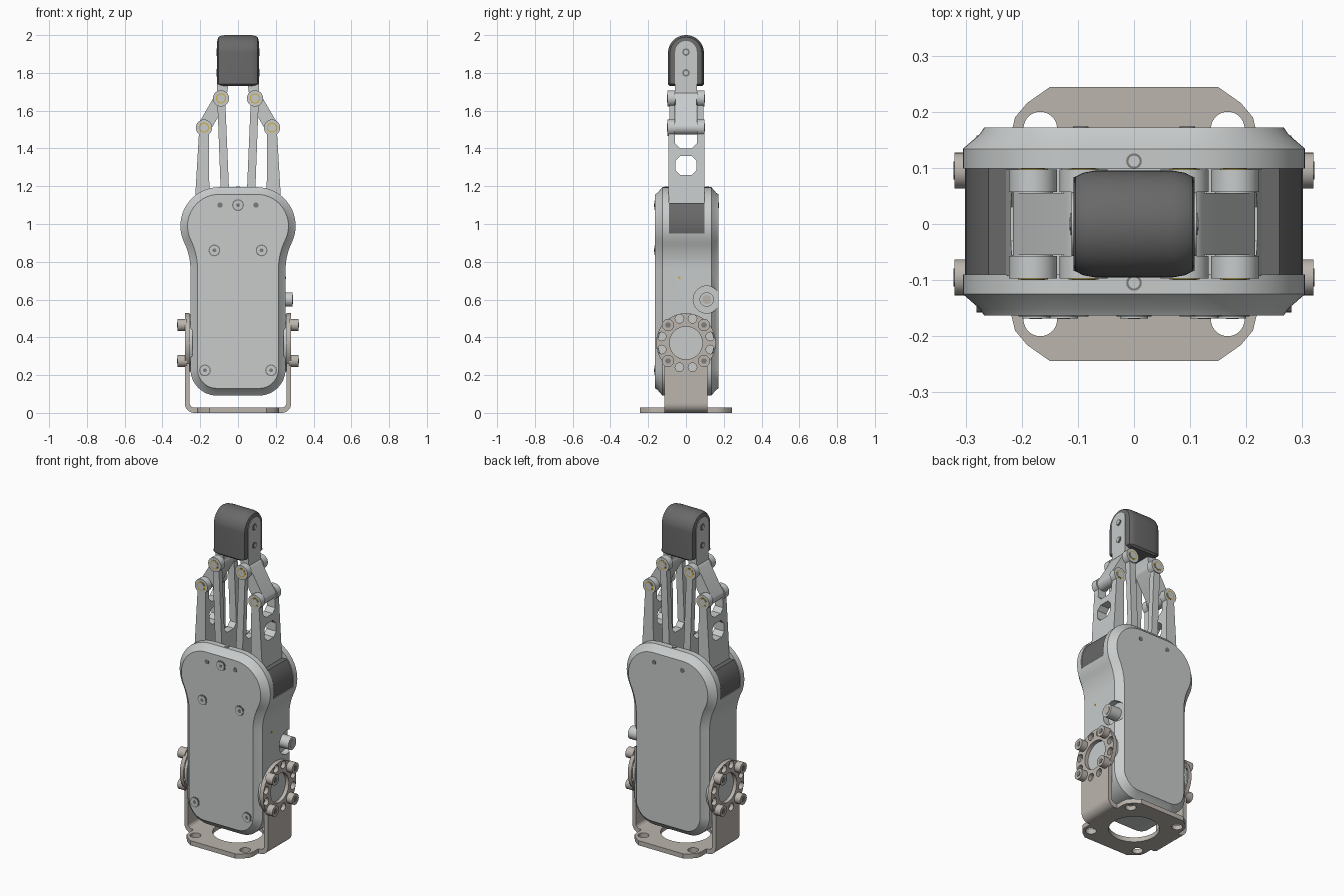
import bpy, bmesh
from math import cos, sin, pi, radians, hypot

if "Cube" in bpy.data.objects:
    bpy.data.objects.remove(bpy.data.objects["Cube"])


def material(name, r, g, b):
    m = bpy.data.materials.new(name)
    m.use_nodes = True
    m.diffuse_color = (r, g, b, 1)
    m.node_tree.nodes["Principled BSDF"].inputs["Base Color"].default_value = (r, g, b, 1)
    return m


GREY = material("light grey", 0.58, 0.6, 0.6)
DARK = material("dark grey", 0.14, 0.14, 0.14)
WARM = material("warm metal", 0.5, 0.46, 0.42)
HOLE = material("shadow grey", 0.2, 0.2, 0.2)
BRASS = material("brass yellow", 0.62, 0.43, 0.05)
parts = []

# Map a 2D outline point plus a depth to 3D, by extrusion axis
AXES = {"x": lambda u, v, d: (d, u, v),
        "y": lambda u, v, d: (u, d, v),
        "z": lambda u, v, d: (u, v, d)}


def loft(name, layers, axis, mat):
    """Skin a stack of (outline, depth) layers and cap both ends."""
    bm = bmesh.new()
    rings = [[bm.verts.new(AXES[axis](u, v, d)) for u, v in pts] for pts, d in layers]
    n = len(rings[0])
    for a, b in zip(rings, rings[1:]):
        for i in range(n):
            bm.faces.new((a[i], a[(i + 1) % n], b[(i + 1) % n], b[i]))
    bm.faces.new(rings[0])
    bm.faces.new(rings[-1])
    bmesh.ops.recalc_face_normals(bm, faces=bm.faces)
    mesh = bpy.data.meshes.new(name)
    bm.to_mesh(mesh)
    bm.free()
    mesh.materials.append(mat)
    ob = bpy.data.objects.new(name, mesh)
    bpy.context.collection.objects.link(ob)
    parts.append(ob)
    return ob


def prism(name, pts, axis, a, b, mat):
    return loft(name, [(pts, a), (pts, b)], axis, mat)


def arc(cx, cy, r, a0, a1, n=12):
    angles = [radians(a0 + (a1 - a0) * i / n) for i in range(n + 1)]
    return [(cx + r * cos(t), cy + r * sin(t)) for t in angles]


def disc(name, u, v, r, axis, a, b, mat, n=28):
    return prism(name, arc(u, v, r, 0, 360, n)[:-1], axis, a, b, mat)


def box(name, u0, u1, v0, v1, axis, a, b, mat, c=0.0):
    pts = [(u0 + c, v0), (u1 - c, v0), (u1, v0 + c), (u1, v1 - c),
           (u1 - c, v1), (u0 + c, v1), (u0, v1 - c), (u0, v0 + c)]
    if not c:
        pts = pts[::2]
        pts = [(u0, v0), (u1, v0), (u1, v1), (u0, v1)]
    return prism(name, pts, axis, a, b, mat)


def cut(ob, cutters, keep=False):
    for c in cutters:
        m = ob.modifiers.new("cut", "BOOLEAN")
        m.operation, m.solver, m.object = "DIFFERENCE", "EXACT", c
        bpy.context.view_layer.objects.active = ob
        bpy.ops.object.modifier_apply(modifier=m.name)
        if not keep:
            parts.remove(c)
            bpy.data.objects.remove(c)


def inset(pts, d):
    """Offset a clockwise outline inwards by d."""
    out = []
    for i, (x, y) in enumerate(pts):
        (px, py), (qx, qy) = pts[i - 1], pts[(i + 1) % len(pts)]
        tx, ty = qx - px, qy - py
        k = hypot(tx, ty)
        out.append((x + d * ty / k, y - d * tx / k))
    return out


def mirror_x(pts):
    return [(-x, y) for x, y in pts]


# Body: two chamfered shells around a middle that is open at the head
half = (arc(0.1, 0.99, 0.205, 90, -25.9, 18) + arc(0.573, 0.76, 0.321, 154.1, 180, 8)[1:]
        + arc(0.112, 0.232, 0.14, 0, -90))
outline = half + mirror_x(half)[::-1]
rim = [(0.038, 0), (0.03, 0.012), (0, 0.038), (0, 0.073)]
front_shell = loft("front_shell", [(inset(outline, i), -0.163 + d) for i, d in rim], "y", GREY)
back_shell = loft("back_shell", [(inset(outline, i), 0.172 - d) for i, d in rim], "y", GREY)
low = [(0.301, 0.95)] + [p for p in half if p[1] < 0.95]
middle = prism("middle_body", low + mirror_x(low)[::-1], "y", -0.09, 0.1, GREY)
box("head_core", -0.13, 0.13, 0.94, 1.09, "y", -0.09, 0.1, GREY)

# Cable socket on the left side
notch = disc("notch", 0.11, 0.6, 0.072, "x", 0.215, 0.3, GREY)
cut(middle, [notch], keep=True)
cut(back_shell, [notch])
disc("cable_plug", 0.11, 0.6, 0.038, "x", 0.2, 0.288, GREY)
disc("cable_plug_face", 0.11, 0.6, 0.024, "x", 0.28, 0.291, WARM)
disc("indicator", -0.035, 0.715, 0.007, "x", 0.25, 0.254, BRASS, 12)

# Front screws, pin holes and top screws
for x, z in [(-0.125, 0.86), (0.125, 0.86), (-0.175, 0.225), (0.175, 0.225), (0, 1.1)]:
    disc("screw_rim", x, z, 0.031, "y", -0.165, -0.16, HOLE)
    disc("screw_head", x, z, 0.025, "y", -0.168, -0.16, GREY)
    disc("screw_socket", x, z, 0.011, "y", -0.169, -0.16, HOLE, 6)
for x in (-0.095, 0.095):
    disc("front_pin_hole", x, 1.1, 0.014, "y", -0.165, -0.16, HOLE, 16)
    disc("back_pin_hole", x, 1.1, 0.014, "y", 0.17, 0.174, HOLE, 16)
for y in (-0.105, 0.112):
    disc("top_screw_rim", 0, y, 0.014, "z", 1.19, 1.197, HOLE, 16)
    disc("top_screw", 0, y, 0.01, "z", 1.19, 1.199, GREY, 16)

# Bracket base
edge = [(0.15, 0.244), (0.19, 0.216), (0.212, 0.19), (0.218, 0.165)]
edge += [(x, -y) for x, y in edge[::-1]]
base = prism("bracket_base", edge + mirror_x(edge)[::-1], "z", 0, 0.028, WARM)
cut(base, [disc("bore", 0, 0, 0.14, "z", -0.1, 0.1, WARM, 40)]
    + [disc("bore", x, y, 0.03, "z", -0.1, 0.1, WARM)
       for x in (-0.167, 0.167) for y in (-0.17, 0.17)])

for s in (-1, 1):
    # Bracket arm: bend, then a cheek ending in a drilled ring
    bend = ([(0.2, 0)] + arc(0.231, 0.05, 0.05, -90, 0) + [(0.281, 0.06), (0.256, 0.06)]
            + arc(0.231, 0.053, 0.025, 0, -90) + [(0.2, 0.028)])
    prism("bracket_bend", [(s * x, z) for x, z in bend], "y", -0.115, 0.115, WARM)
    cheek = prism("bracket_cheek", arc(0, 0.37, 0.158, -43.3, 223.3, 40)
                  + [(-0.115, 0.06), (0.115, 0.06)], "x", s * 0.256, s * 0.281, WARM)
    ring = arc(0, 0.37, 0.133, 15, 375, 12)[:-1]
    cut(cheek, [disc("bore", 0, 0.37, 0.087, "x", s * 0.2, s * 0.35, WARM)]
        + [disc("bore", y, z, 0.023, "x", s * 0.2, s * 0.35, WARM, 16) for y, z in ring])
    disc("hub", 0, 0.37, 0.085, "x", s * 0.24, s * 0.26, GREY)
    disc("hub_flange", 0, 0.37, 0.15, "x", s * 0.24, s * 0.257, GREY)
    for y in (-0.095, 0.095):
        for z in (0.275, 0.465):
            disc("bracket_bolt", y, z, 0.032, "x", s * 0.27, s * 0.32, WARM)
            disc("bolt_socket", y, z, 0.016, "x", s * 0.31, s * 0.322, HOLE, 6)

    # Dark guard closing the side of the head
    guard = arc(0.1, 0.99, 0.2, -11.5, 37) + [(0.2, 1.11), (0.2, 0.95)]
    prism("head_guard", [(s * x, z) for x, z in guard], "y", -0.09, 0.1, DARK)

    # Linkage arms with windows
    outer = prism("outer_link", [(s * x, z) for x, z in
                  [(0.15, 1.0), (0.235, 1.0), (0.205, 1.51), (0.155, 1.51)]],
                  "y", -0.093, 0.097, GREY)
    cut(outer, [box("window", -0.055, 0.055, 1.26, 1.36, "x", 0, s * 0.4, GREY, 0.025),
                box("window", -0.057, 0.057, 1.4, 1.7, "x", 0, s * 0.4, GREY, 0.025)])
    inner = prism("inner_link", [(s * x, z) for x, z in
                  [(0.04, 1.0), (0.085, 1.0), (0.11, 1.665), (0.068, 1.665)]],
                  "y", -0.088, 0.092, GREY)
    cut(inner, [box("window", -0.057, 0.057, 1.24, 1.8, "x", 0, s * 0.4, GREY, 0.025)])

    # Pivot eyes with brass bushings on both faces
    for x, z in [(0.18, 1.51), (0.09, 1.665)]:
        disc("pivot_pin", s * x, z, 0.036, "y", -0.07, 0.07, GREY)
        for f in (-1, 1):
            disc("pivot_eye", s * x, z, 0.043, "y", f * 0.057, f * 0.097, GREY)
            disc("bushing", s * x, z, 0.027, "y", f * 0.09, f * 0.0985, BRASS)
            disc("bushing_core", s * x, z, 0.021, "y", f * 0.09, f * 0.1, GREY)

    # Knuckle and the finger plate it carries
    knuckle = (arc(0.18, 1.51, 0.036, -150, 30) + arc(0.09, 1.665, 0.036, 30, 60, 3)
               + [(0.108, 1.75), (0.05, 1.75)] + arc(0.09, 1.665, 0.036, 150, 210, 6))
    prism("knuckle", [(s * x, z) for x, z in knuckle], "y", -0.055, 0.055, GREY)
    prism("finger_plate", arc(0, 1.912, 0.057, 0, 180, 20) + [(-0.057, 1.69), (0.057, 1.69)],
          "x", s * 0.06, s * 0.111, GREY)
    for z in (1.8, 1.91):
        disc("finger_screw", 0, z, 0.02, "x", s * 0.1, s * 0.113, HOLE, 20)
        disc("finger_screw_core", 0, z, 0.012, "x", s * 0.1, s * 0.115, GREY, 6)

# Rounded fingertip pad
tip = arc(0, 1.905, 0.095, 180, 0, 24) + [(0.095, 1.74), (0.085, 1.73), (-0.085, 1.73), (-0.095, 1.74)]
steps = [(0.022, 0.108), (0.011, 0.104), (0.004, 0.092), (0, 0.07)]
loft("fingertip_pad", [(inset(tip, i), -x) for i, x in steps]
     + [(inset(tip, i), x) for i, x in steps[::-1]], "x", DARK)

# Smooth curved walls, keep the edges crisp
bpy.ops.object.select_all(action="DESELECT")
for ob in parts:
    ob.select_set(True)
bpy.context.view_layer.objects.active = parts[0]
bpy.ops.object.shade_smooth_by_angle(angle=radians(30))
